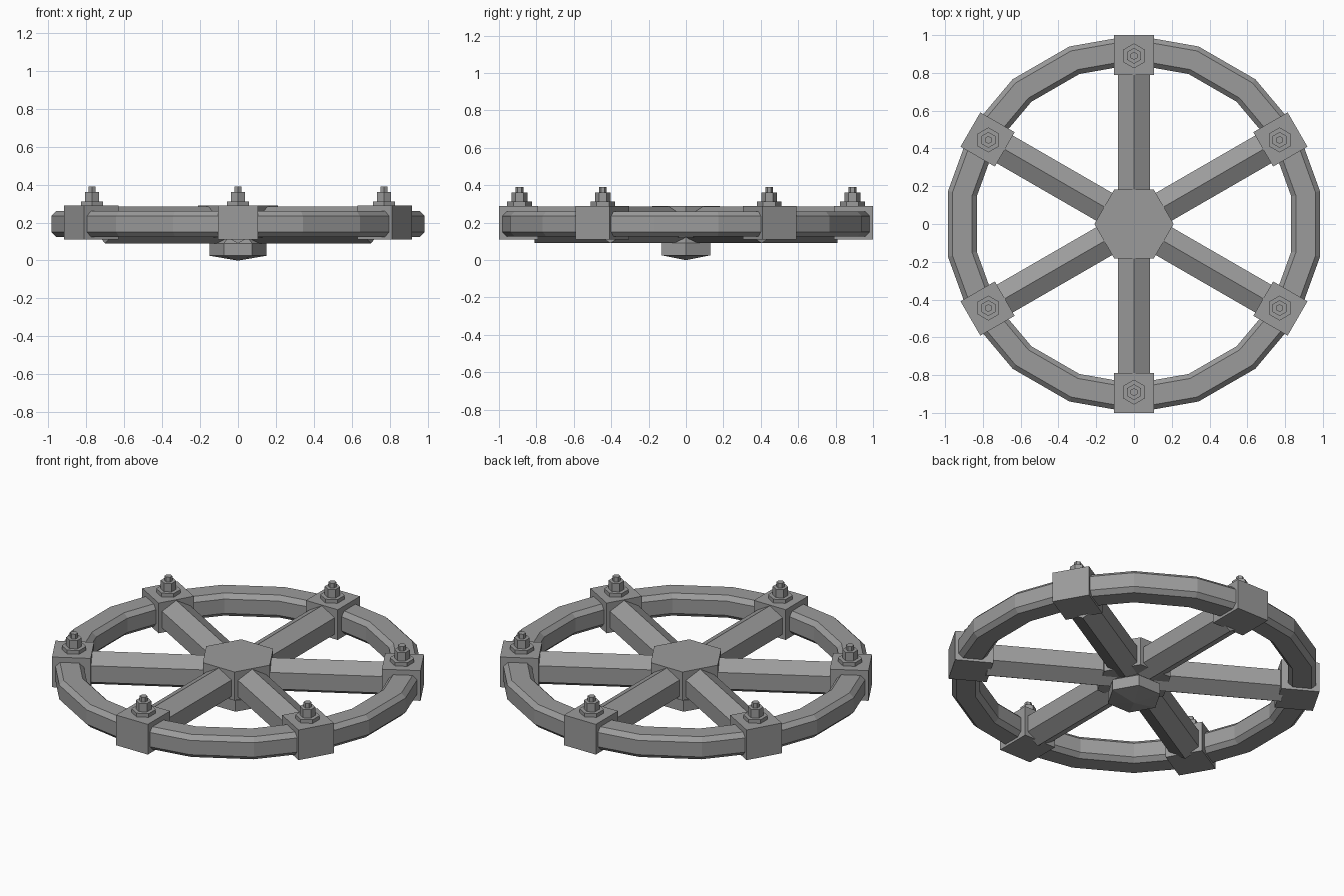
import bpy, bmesh
from math import sin, cos, pi, radians
from mathutils import Matrix, Vector

cube = bpy.data.objects.get("Cube")
if cube:
    bpy.data.objects.remove(cube, do_unlink=True)

grey = bpy.data.materials.new("iron grey")
grey.use_nodes = True
tint = (0.33, 0.33, 0.33, 1)
grey.diffuse_color = tint
grey.node_tree.nodes["Principled BSDF"].inputs["Base Color"].default_value = tint


def finish(bm, name):
    bmesh.ops.recalc_face_normals(bm, faces=bm.faces)
    mesh = bpy.data.meshes.new(name)
    bm.to_mesh(mesh)
    bm.free()
    mesh.materials.append(grey)
    obj = bpy.data.objects.new(name, mesh)
    bpy.context.collection.objects.link(obj)
    return obj


def loft(bm, rings, closed=False):
    """Skin rings of points; cap the ends or join them in a loop."""
    rows = [[bm.verts.new(p) for p in ring] for ring in rings]
    n = len(rows[0])
    pairs = list(zip(rows, rows[1:]))
    if closed:
        pairs.append((rows[-1], rows[0]))
    else:
        bm.faces.new(rows[0])
        bm.faces.new(rows[-1])
    for a, b in pairs:
        for i in range(n):
            j = (i + 1) % n
            bm.faces.new((a[i], a[j], b[j], b[i]))


def hexagon(r, z, x=0):
    return [(x + r * cos(k * pi / 3), r * sin(k * pi / 3), z) for k in range(6)]


# Rim: chamfered section swept round an 18-sided ring
R0, R1, Z0, Z1, C = 0.845, 1.0, 0.125, 0.26, 0.025
section = [(R0 + C, Z0), (R1 - C, Z0), (R1, Z0 + C), (R1, Z1 - C),
           (R1 - C, Z1), (R0 + C, Z1), (R0, Z1 - C), (R0, Z0 + C)]
bm = bmesh.new()
angles = [radians(10 + 20 * k) for k in range(18)]
loft(bm, [[(r * cos(a), r * sin(a), z) for r, z in section] for a in angles], True)
finish(bm, "rim")

# Hub with a flat top
bm = bmesh.new()
loft(bm, [hexagon(0.21, 0.12), hexagon(0.21, 0.29)])
finish(bm, "hub")

# Hub cap below, with a shallow point
bm = bmesh.new()
loft(bm, [hexagon(0.004, 0), hexagon(0.15, 0.025), hexagon(0.15, 0.09), hexagon(0.09, 0.13)])
finish(bm, "hub_cap")

# Spokes, rim clamps and studs, repeated six times
for k in range(6):
    turn = Matrix.Rotation(radians(30 + 60 * k), 4, 'Z')

    bm = bmesh.new()
    ring = [(0.098 * sin(i * pi / 3), 0.188 + 0.098 * cos(i * pi / 3)) for i in range(6)]
    loft(bm, [[(x, y, z) for y, z in ring] for x in (0.1, 0.81)])
    finish(bm, f"spoke_{k + 1}").matrix_world = turn

    bm = bmesh.new()
    bmesh.ops.create_cube(bm, size=1)
    bmesh.ops.scale(bm, vec=Vector((0.21, 0.21, 0.18)), verts=bm.verts)
    bmesh.ops.translate(bm, vec=Vector((0.895, 0, 0.2)), verts=bm.verts)
    finish(bm, f"clamp_{k + 1}").matrix_world = turn

    bm = bmesh.new()
    steps = [(0.066, 0.28), (0.066, 0.312), (0.042, 0.312), (0.042, 0.362),
             (0.021, 0.362), (0.021, 0.39)]
    loft(bm, [hexagon(r, z, 0.89) for r, z in steps])
    finish(bm, f"stud_{k + 1}").matrix_world = turn
